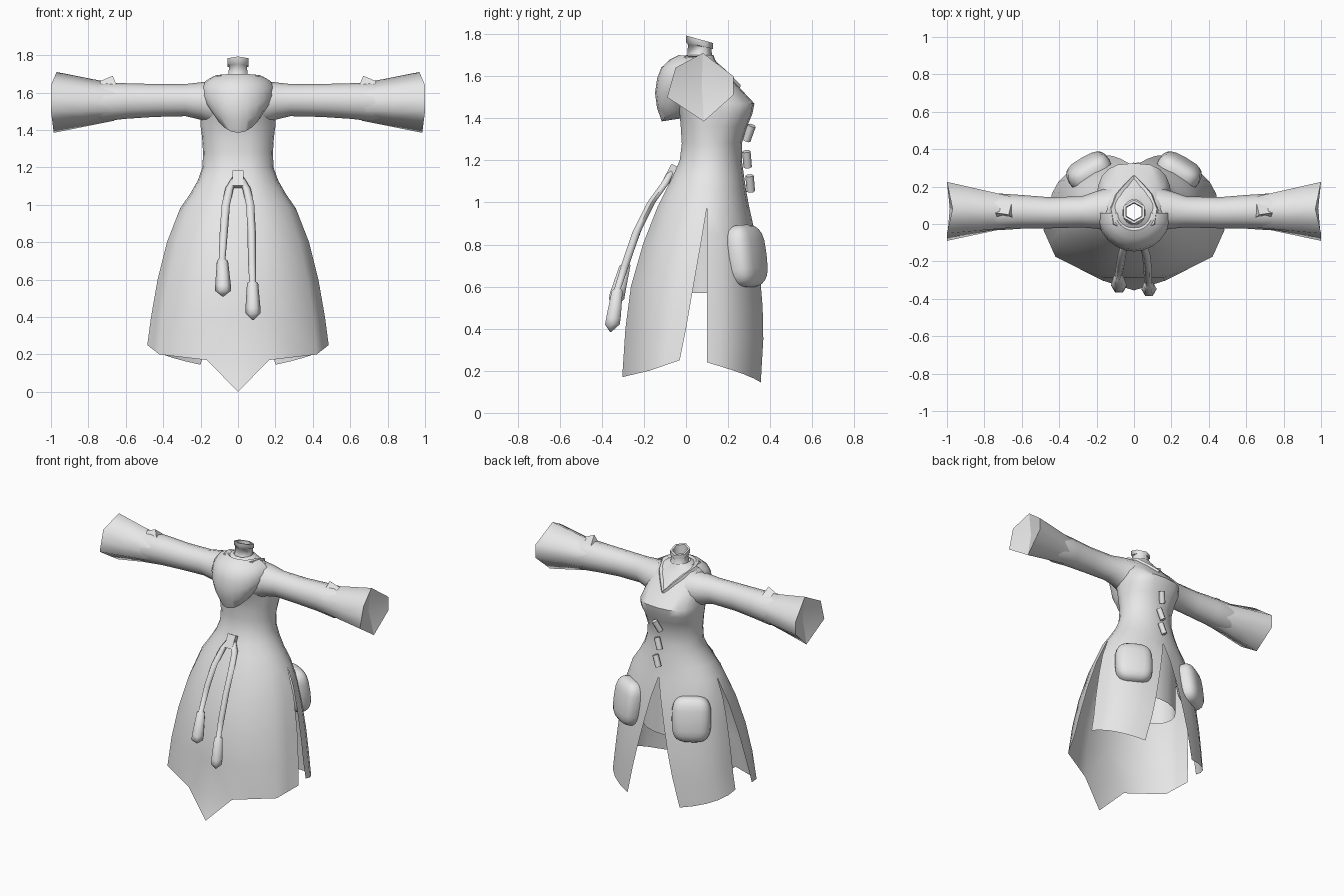
import bpy, bmesh, math
from math import sin, cos, radians, asin, pi
from mathutils import Vector, Matrix

if "Cube" in bpy.data.objects:
    bpy.data.objects.remove(bpy.data.objects["Cube"])

grey = bpy.data.materials.new("cloth_grey")
grey.diffuse_color = (0.8, 0.8, 0.8, 1)
grey.use_nodes = True
grey.node_tree.nodes["Principled BSDF"].inputs["Base Color"].default_value = grey.diffuse_color


def finish(bm, name, mirror=False, angle=50, closed=False):
    bmesh.ops.remove_doubles(bm, verts=bm.verts, dist=0.0005)
    if closed:
        bmesh.ops.recalc_face_normals(bm, faces=bm.faces)
    me = bpy.data.meshes.new(name)
    bm.to_mesh(me)
    bm.free()
    ob = bpy.data.objects.new(name, me)
    bpy.context.collection.objects.link(ob)
    me.materials.append(grey)
    if mirror:
        ob.modifiers.new("mirror", 'MIRROR').use_clip = False
    bpy.ops.object.select_all(action='DESELECT')
    ob.select_set(True)
    bpy.context.view_layer.objects.active = ob
    bpy.ops.object.shade_smooth_by_angle(angle=radians(angle))
    return ob


def loft(bm, rows, loop=False, caps=False):
    """Skin a list of equally long point rows."""
    vs = [[bm.verts.new(p) for p in r] for r in rows]
    n = len(rows[0])
    for a, b in zip(vs, vs[1:]):
        for i in range(n if loop else n - 1):
            j = (i + 1) % n
            bm.faces.new((a[i], b[i], b[j], a[j]))
    if caps:
        bm.faces.new(vs[0])
        bm.faces.new(list(reversed(vs[-1])))


def section(t, z, rx, yf, yb, ys):
    """Body outline: t = 0 front, 90 side, 180 back; the chest is squarer."""
    c, s = cos(radians(t)), max(0, sin(radians(t)))
    if c > 0:
        return (rx * s, ys - (ys - yf) * min(1, c / cos(radians(20))), z)
    chest = .72 if 1.37 < z < 1.5 else .85 if 1.3 < z < 1.6 else 1
    return (rx * s ** chest, ys + (yb - ys) * abs(c) ** chest, z)


FRONT = [0, 20, 40, 60, 75, 90]
BACK = [90, 108, 126, 144, 162, 180]

# Coat: bodice, front skirt panel and back flap (half, mirrored)
bm = bmesh.new()
bodice = [(1.70, .06, 0, .13, .06), (1.675, .12, -.04, .14, .06), (1.64, .17, -.08, .17, .08),
          (1.55, .19, -.08, .25, .09), (1.47, .2, -.05, .325, .11), (1.42, .2, -.03, .315, .11),
          (1.36, .192, -.025, .29, .11), (1.28, .187, -.02, .265, .115), (1.2, .19, -.03, .265, .115),
          (1.13, .215, -.06, .275, .11), (1.06, .255, -.095, .285, .10), (.98, .31, -.135, .30, .10)]
loft(bm, [[section(t, *r) for t in FRONT + BACK[1:]] for r in bodice])

panel = [(.98, .31, -.135, .10), (.8, .38, -.205, .07), (.6, .43, -.262, .035), (.4, .465, -.288, 0),
         (.17, .485, -.303, -.03)]
rows = []
for z, rx, yf, ys in panel:
    r = [Vector(section(t, z, rx, yf, 0, ys)) for t in FRONT]
    if z < .2:
        for p, h in zip(r, [.17, .17, .185, .20, .225, .25]):
            p.z = h
    k = min(1, (.98 - z) / .5)          # straighter folds toward the hem
    r[2] = r[2].lerp((r[1] + r[3]) / 2, k)
    r[4] = r[4].lerp((r[3] + r[5]) / 2, k)
    rows.append(r)
loft(bm, rows)
bm.faces.new([bm.verts.new(p) for p in (rows[-1][0], (0, -.355, 0), rows[-1][1])])

flap = [(.98, .31, .30, 0), (.85, .355, .33, .035), (.7, .385, .352, .07),
        (.5, .415, .375, .115), (.35, .432, .385, .15), (.145, .45, .385, .2)]
rows = []
for z, rx, yb, gap in flap:
    end = 180 - math.degrees(asin(gap / rx))
    row = []
    for i in range(6):
        zz = z + (.095 * (1 - i / 5) if z < .2 else 0)
        row.append(section(90 + (end - 90) * i / 5, zz, rx, 0, yb, .10))
    rows.append(row)
loft(bm, rows)
finish(bm, "coat", mirror=True)

# Inner tunic hanging below the waist
bm = bmesh.new()
loft(bm, [[(rx * sin(a), .10 - ry * cos(a), z) for a in [2 * pi * i / 20 for i in range(20)]]
          for z, rx, ry in [(1.0, .25, .17), (.72, .235, .17), (.57, .235, .17)]], loop=True)
finish(bm, "inner_tunic")


# Sleeve (x, y centre, z centre, y radius, z radius)
def ring(x, yc, zc, ry, rz, n=12):
    return [(x, yc + ry * sin(2 * pi * i / n), zc + rz * cos(2 * pi * i / n)) for i in range(n)]


bm = bmesh.new()
loft(bm, [ring(*r) for r in [(.12, .08, 1.54, .12, .12), (.2, .075, 1.555, .10, .10),
                             (.28, .065, 1.56, .083, .086), (.45, .06, 1.558, .083, .088),
                             (.6, .065, 1.555, .09, .095), (.72, .065, 1.55, .098, .103),
                             (.78, .065, 1.55, .09, .095)]], loop=True)
finish(bm, "sleeve", mirror=True)

# Flared cuff with a six-sided mouth
mouth = [(.97, .08, 1.71), (1, .225, 1.60), (1, .225, 1.51), (.985, .085, 1.385), (1, -.09, 1.50), (1, -.05, 1.64)]
start = [(.64, .065, 1.645), (.66, .148, 1.60), (.68, .148, 1.50), (.66, .065, 1.45), (.68, -.022, 1.50), (.66, -.02, 1.60)]
bm = bmesh.new()
loft(bm, [start, mouth], loop=True)
bmesh.ops.subdivide_edges(bm, edges=bm.edges, cuts=1, use_grid_fill=True)
finish(bm, "cuff", mirror=True, angle=90)

# Recessed panel closing the cuff mouth
bm = bmesh.new()
hub = bm.verts.new((.95, .075, 1.55))
rim = [bm.verts.new(p) for p in mouth]
for i in range(6):
    bm.faces.new((hub, rim[(i + 1) % 6], rim[i]))
finish(bm, "cuff_lining", mirror=True, angle=20)

# Turned-up point on the cuff
bm = bmesh.new()
loft(bm, [[(.645, .03, 1.63), (.67, .05, 1.69), (.655, .11, 1.64)],
          [(.72, 0, 1.62), (.74, .06, 1.66), (.72, .12, 1.62)]], loop=True, caps=True)
finish(bm, "cuff_point", mirror=True, closed=True)

# Hood lying on the shoulders, dipping to a point
bm = bmesh.new()
rows = []
for z, rx, yf in [(1.67, .075, .0), (1.70, .10, -.035), (1.68, .135, -.075), (1.64, .17, -.118), (1.59, .19, -.137),
                  (1.52, .198, -.147), (1.45, .185, -.138), (1.385, .15, -.115), (1.40, .13, -.02)]:
    row = []
    for i in range(-6, 7):
        a = radians(15 * i)
        w = .5 + .5 * cos(a) ** 1.5
        row.append((rx * sin(a), .06 - (.06 - yf) * cos(a), 1.69 + (z - 1.69) * w))
    rows.append(row)
loft(bm, rows)
finish(bm, "hood")

# Folded lapels running from the shoulders to the chest
bm = bmesh.new()
path = [((.10, -.01, 1.685), .025), ((.115, .07, 1.68), .025), ((.085, .15, 1.645), .025),
        ((.045, .20, 1.60), .02), ((.0, .25, 1.548), .01)]
loft(bm, [[(p[0] + w, p[1], p[2] - .03), (p[0] + w * .3, p[1] + .01, p[2] + .01),
           (p[0] - w, p[1] - .01, p[2] + .003), (p[0] - w, p[1] - .01, p[2] - .03)] for p, w in path],
     loop=True, caps=True)
finish(bm, "lapel", mirror=True, closed=True)

# Neck and tilted collar band, open on top
bm = bmesh.new()
rows = []
for z, r, tilt in [(1.66, .08, 0), (1.70, .058, 0), (1.745, .056, .1), (1.745, .064, .25), (1.775, .064, .28),
                   (1.775, .05, .28), (1.70, .045, 0)]:
    rows.append([(r * sin(pi / 3 * i), .065 - r * cos(pi / 3 * i), z + tilt * r * cos(pi / 3 * i))
                 for i in range(6)])
loft(bm, rows, loop=True)
finish(bm, "collar", angle=65)

# Bulging pockets on the back flaps
bm = bmesh.new()
bmesh.ops.create_uvsphere(bm, u_segments=20, v_segments=12, radius=1)
for v in bm.verts:
    v.co = Vector([math.copysign(abs(c) ** e, c) * s for c, s, e in zip(v.co, (.125, .075, .15), (.6, .8, .6))])
bmesh.ops.transform(bm, verts=bm.verts, matrix=Matrix.Translation((.24, .283, .745))
                    @ Matrix.Rotation(radians(-30), 4, 'Z') @ Matrix.Rotation(radians(8), 4, 'X'))
finish(bm, "pocket", mirror=True)

# Toggle buttons
for k, (y, z) in enumerate([(.30, 1.33), (.29, 1.205), (.305, 1.09)]):
    bm = bmesh.new()
    bmesh.ops.create_cone(bm, cap_ends=True, segments=6, radius1=.02, radius2=.02, depth=.08)
    rot = Matrix.Rotation(radians((-20, 5, 5)[k]), 4, 'X') @ Matrix.Rotation(radians(20), 4, 'Y')
    bmesh.ops.transform(bm, verts=bm.verts, matrix=Matrix.Translation((.01, y, z)) @ rot)
    finish(bm, "toggle_%d" % (k + 1), angle=65)

# Cord knot at the waist
bm = bmesh.new()
bmesh.ops.create_cube(bm, size=1)
bmesh.ops.transform(bm, verts=bm.verts, matrix=Matrix.Translation((0, -.072, 1.135))
                    @ Matrix.Rotation(radians(-28), 4, 'X') @ Matrix.Diagonal((.06, .04, .09, 1)))
finish(bm, "cord_knot", angle=30)


# Hanging cords ending in tassels
def cord(name, pts):
    b = bmesh.new()
    loft(b, [[(x + r * cos(pi / 3 * i), y + r * sin(pi / 3 * i), z) for i in range(6)]
             for x, y, z, r in pts], loop=True, caps=True)
    finish(b, name, closed=True, angle=65)


cord("cord_left", [(-.015, -.07, 1.15, .015), (-.045, -.10, 1.09, .022), (-.065, -.165, 1.0, .022),
                   (-.075, -.23, .87, .022), (-.085, -.285, .71, .018), (-.083, -.29, .70, .03),
                   (-.08, -.325, .57, .042), (-.08, -.33, .54, .042), (-.08, -.335, .51, .004)])
cord("cord_right", [(.015, -.07, 1.15, .015), (.045, -.10, 1.09, .022), (.065, -.165, 1.0, .022),
                    (.073, -.235, .86, .022), (.075, -.29, .7, .022), (.078, -.325, .59, .018),
                    (.078, -.327, .58, .03), (.08, -.345, .45, .04), (.08, -.35, .42, .04), (.08, -.358, .385, .004)])
